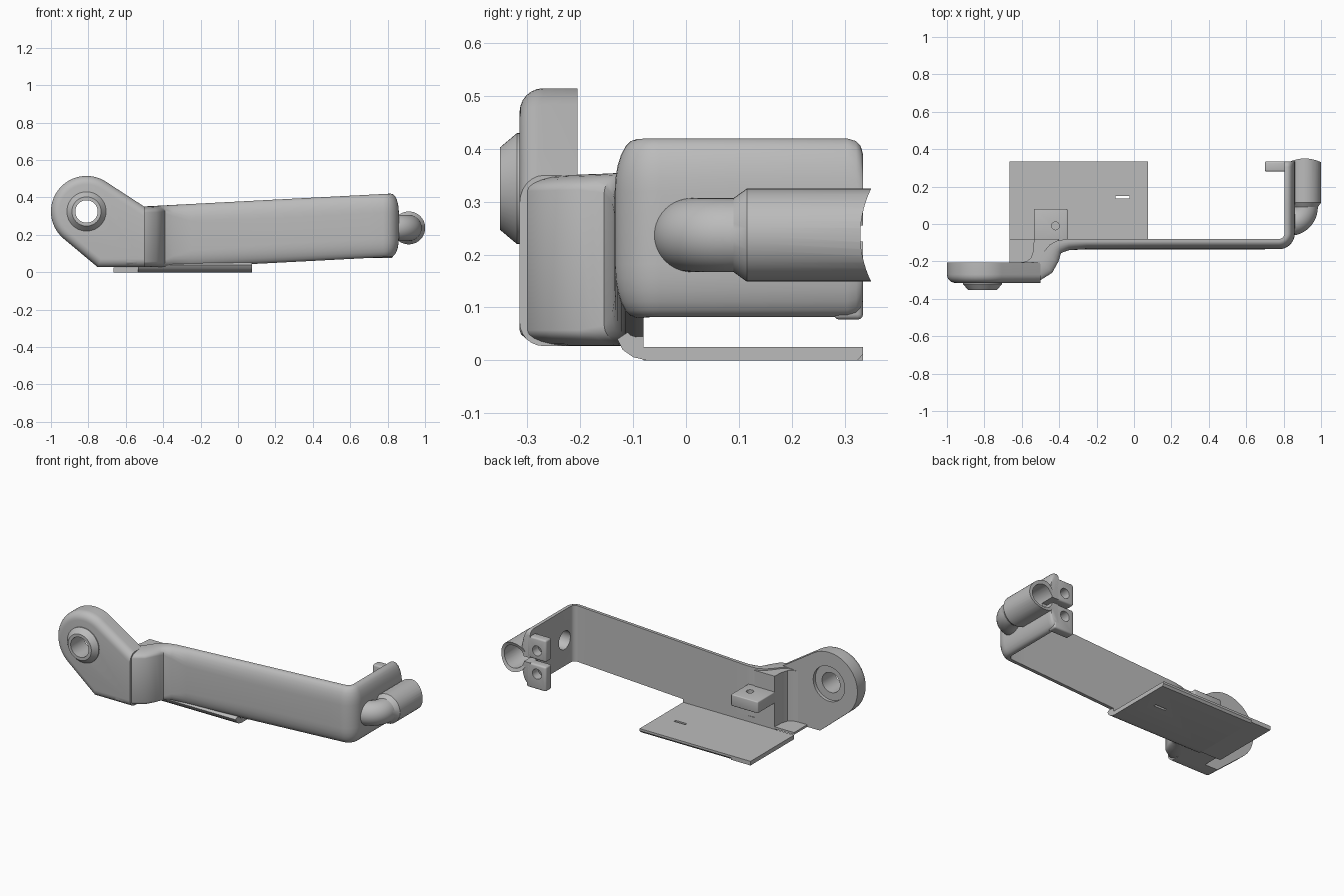
import bpy, bmesh
from math import sin, cos, pi, radians
from mathutils import Vector

old = bpy.data.objects.get("Cube")
if old:
    bpy.data.objects.remove(old, do_unlink=True)

GREY = (0.5, 0.5, 0.5, 1)
metal = bpy.data.materials.new("grey_metal")
metal.use_nodes = True
metal.diffuse_color = GREY
metal.node_tree.nodes["Principled BSDF"].inputs["Base Color"].default_value = GREY


def finish(name, bm):
    bmesh.ops.recalc_face_normals(bm, faces=bm.faces)
    mesh = bpy.data.meshes.new(name)
    bm.to_mesh(mesh)
    bm.free()
    ob = bpy.data.objects.new(name, mesh)
    mesh.materials.append(metal)
    bpy.context.collection.objects.link(ob)
    return ob


def loft(name, rings):
    """Skin matching rings of points and cap both ends."""
    bm = bmesh.new()
    loops = [[bm.verts.new(p) for p in ring] for ring in rings]
    for a, b in zip(loops, loops[1:]):
        for i in range(len(a)):
            j = (i + 1) % len(a)
            bm.faces.new((a[i], a[j], b[j], b[i]))
    bm.faces.new(loops[0])
    bm.faces.new(loops[-1])
    return finish(name, bm)


def turned(name, axis, centre, steps, n=48):
    """Round part along an axis; steps are (position, radius)."""
    c = Vector(centre)
    k = "xyz".index(axis)
    rings = []
    for pos, r in steps:
        ring = []
        for i in range(n):
            p = c.copy()
            p[k] = pos
            p[(k + 1) % 3] += r * cos(2 * pi * i / n)
            p[(k + 2) % 3] += r * sin(2 * pi * i / n)
            ring.append(p)
        rings.append(ring)
    return loft(name, rings)


def box(name, lo, hi, bevel=0):
    bm = bmesh.new()
    bmesh.ops.create_cube(bm, size=1)
    for v in bm.verts:
        v.co = [lo[i] if v.co[i] < 0 else hi[i] for i in range(3)]
    if bevel:
        bmesh.ops.bevel(bm, geom=bm.edges[:], offset=bevel, segments=3,
                        profile=0.5, affect="EDGES")
    return finish(name, bm)


def cut(ob, cutters):
    bpy.context.view_layer.objects.active = ob
    for c in cutters:
        mod = ob.modifiers.new("cut", "BOOLEAN")
        mod.operation = "DIFFERENCE"
        mod.solver = "EXACT"
        mod.object = c
        bpy.ops.object.modifier_apply(modifier=mod.name)


# Swept arm: S-bend, long bar, corner and end tab (x, y, thickness, edge rounding)
path = [(-0.60, -0.205, 0.11, 0.03), (-0.54, -0.203, 0.11, 0.03),
        (-0.51, -0.185, 0.105, 0.03), (-0.48, -0.145, 0.095, 0.03),
        (-0.45, -0.11, 0.085, 0.035), (-0.41, -0.088, 0.07, 0.04),
        (-0.35, -0.08, 0.06, 0.06), (-0.25, -0.08, 0.055, 0.09),
        (0.2, -0.08, 0.055, 0.1), (0.7, -0.08, 0.055, 0.1)]
for i in range(9):
    a = radians(i * 90 / 8)
    path.append((0.775 + 0.03 * sin(a), -0.05 - 0.03 * cos(a), 0.055, 0.1))
path += [(0.805, y, 0.055, 0.1) for y in (0.1, 0.305, 0.322, 0.331, 0.335)]
shrink = {0.322: 0.005, 0.331: 0.015, 0.335: 0.03}

rings = []
for i, (x, y, t, h) in enumerate(path):
    p0, p1 = path[max(i - 1, 0)], path[min(i + 1, len(path) - 1)]
    d = Vector((p1[0] - p0[0], p1[1] - p0[1])).normalized()
    n = Vector((d.y, -d.x))
    s = shrink.get(y, 0)
    zb = max(0.027, 0.04 + 0.052 * x) + s
    zt = 0.378 + 0.052 * x - s
    arc = [(t * (0.25 + 0.75 * sin(a)), h * (1 - cos(a)))
           for a in (radians(15 * k) for k in range(7))]
    prof = [(0, zb), (0, zt)] + [(o, zt - e) for o, e in arc]
    prof += [(o, zb + e) for o, e in reversed(arc)]
    rings.append([(x + n.x * o, y + n.y * o, z) for o, z in prof])
arm = loft("swept_arm", rings)

# Pivot lobe with rounded front rim
outline = [(-0.5, 0.35)]
for i in range(41):
    a = radians(57 + 173 * i / 40)
    outline.append((-0.81 + 0.19 * cos(a), 0.325 + 0.19 * sin(a)))
outline += [(-0.75, 0.027), (-0.5, 0.027)]
bm = bmesh.new()
back = bm.faces.new([bm.verts.new((x, -0.205, z)) for x, z in outline])
ext = bmesh.ops.extrude_face_region(bm, geom=[back], use_keep_orig=True)
front = [g for g in ext["geom"] if isinstance(g, bmesh.types.BMVert)]
for v in front:
    v.co.y = -0.315
rim = [e for e in bm.edges if all(v.co.y < -0.3 for v in e.verts)
       and not all(v.co.x > -0.51 for v in e.verts)]
bmesh.ops.recalc_face_normals(bm, faces=bm.faces)
bmesh.ops.bevel(bm, geom=rim, offset=0.045, segments=6, profile=0.5,
                affect="EDGES", clamp_overlap=True)
lobe = finish("pivot_lobe", bm)

PIVOT = (-0.81, 0, 0.325)
boss = turned("pivot_boss", "y", PIVOT, [(-0.30, 0.105), (-0.32, 0.105), (-0.352, 0.078)])
pivot_hole = turned("pivot_hole", "y", PIVOT, [(-0.4, 0.06), (-0.1, 0.06)])
recess = turned("pivot_recess", "y", PIVOT, [(-0.225, 0.105), (-0.1, 0.105)])
cut(lobe, [pivot_hole, recess])
cut(boss, [pivot_hole])

# Concave filler behind the S-bend
shape = [(-0.61, -0.22), (-0.61, -0.206), (-0.575, -0.2), (-0.55, -0.18), (-0.538, -0.14),
         (-0.535, -0.08), (-0.4, -0.08), (-0.42, -0.12), (-0.48, -0.18), (-0.53, -0.23)]
filler = loft("bend_filler", [[(x, y, z) for x, y in shape] for z in (0.027, 0.345)])

# Base plate with curled front edge, and the web towards the lobe
side = [(0.335, 0.025), (0.335, 0.012), (0.325, 0), (-0.075, 0), (-0.1, 0.006),
        (-0.12, 0.02), (-0.13, 0.04), (-0.1, 0.06), (-0.08, 0.06), (-0.08, 0.025)]
plate = loft("base_plate", [[(x, y, z) for y, z in side] for x in (-0.535, 0.075)])
plate_end = box("base_plate_end", (-0.665, -0.08, 0), (-0.535, 0.335, 0.025))
web = box("base_web", (-0.665, -0.25, 0.027), (-0.5, -0.08, 0.04))
slot = box("plate_slot", (-0.1, 0.135, -0.1), (-0.025, 0.15, 0.1))
cut(plate, [slot])

# Drilled mounting block
block = box("mounting_block", (-0.535, -0.1, 0.18), (-0.355, 0.08, 0.25), 0.006)
block_hole = turned("block_hole", "z", (-0.42, -0.01, 0), [(0.1, 0.021), (0.3, 0.021)], 24)
cut(block, [block_hole])


# Socket tube with collar and elbow
def elbow(name, straight, r, tail):
    n = 40
    stations = [(0, y, rad) for y, rad in straight]
    stations += [(radians(7.5 * i), 0, r) for i in range(13)] + [(pi / 2, tail, r)]
    rings = []
    for a, off, rad in stations:
        cx, cy = 0.83 + 0.083 * cos(a), 0.09 - 0.083 * sin(a)
        if a == 0 and off:
            cy = off
        elif off:
            cx -= off
        rings.append([(cx + rad * cos(u) * cos(a), cy - rad * cos(u) * sin(a),
                       0.237 + rad * sin(u)) for u in (2 * pi * k / n for k in range(n))])
    return loft(name, rings)


tube = elbow("socket_tube", [(0.353, 0.088), (0.115, 0.088)], 0.07, 0.005)
bore = elbow("socket_bore", [(0.45, 0.068), (0.12, 0.068)], 0.055, 0.1)
mouth = turned("socket_mouth", "x", (0, 0.53, 0.237), [(0.7, 0.2), (1.2, 0.2)], 96)
cut(tube, [bore, mouth])

# Split clamp lugs behind the tab
split = box("clamp_split", (0.6, 0.25, 0.225), (0.88, 0.4, 0.255))
cut(arm, [bore, split])
cut(tube, [split])
lugs, drills = [], []
for word, lo, hi, hole in (("lower", 0.077, 0.225, 0.17), ("upper", 0.255, 0.385, 0.31)):
    lug = box(word + "_clamp_lug", (0.7, 0.28, lo), (0.83, 0.335, hi), 0.01)
    drill = turned(word + "_lug_drill", "y", (0.76, 0, hole), [(0.2, 0.03), (0.4, 0.03)], 24)
    cut(lug, [drill])
    lugs.append(lug)
    drills.append(drill)

# Remove the cutters and smooth the curved surfaces
for c in [pivot_hole, recess, slot, block_hole, bore, mouth, split] + drills:
    bpy.data.objects.remove(c, do_unlink=True)
bpy.ops.object.select_all(action="DESELECT")
for ob in [arm, lobe, boss, filler, plate, plate_end, web, block, tube] + lugs:
    ob.select_set(True)
    bpy.context.view_layer.objects.active = ob
bpy.ops.object.shade_smooth_by_angle(angle=radians(32))
